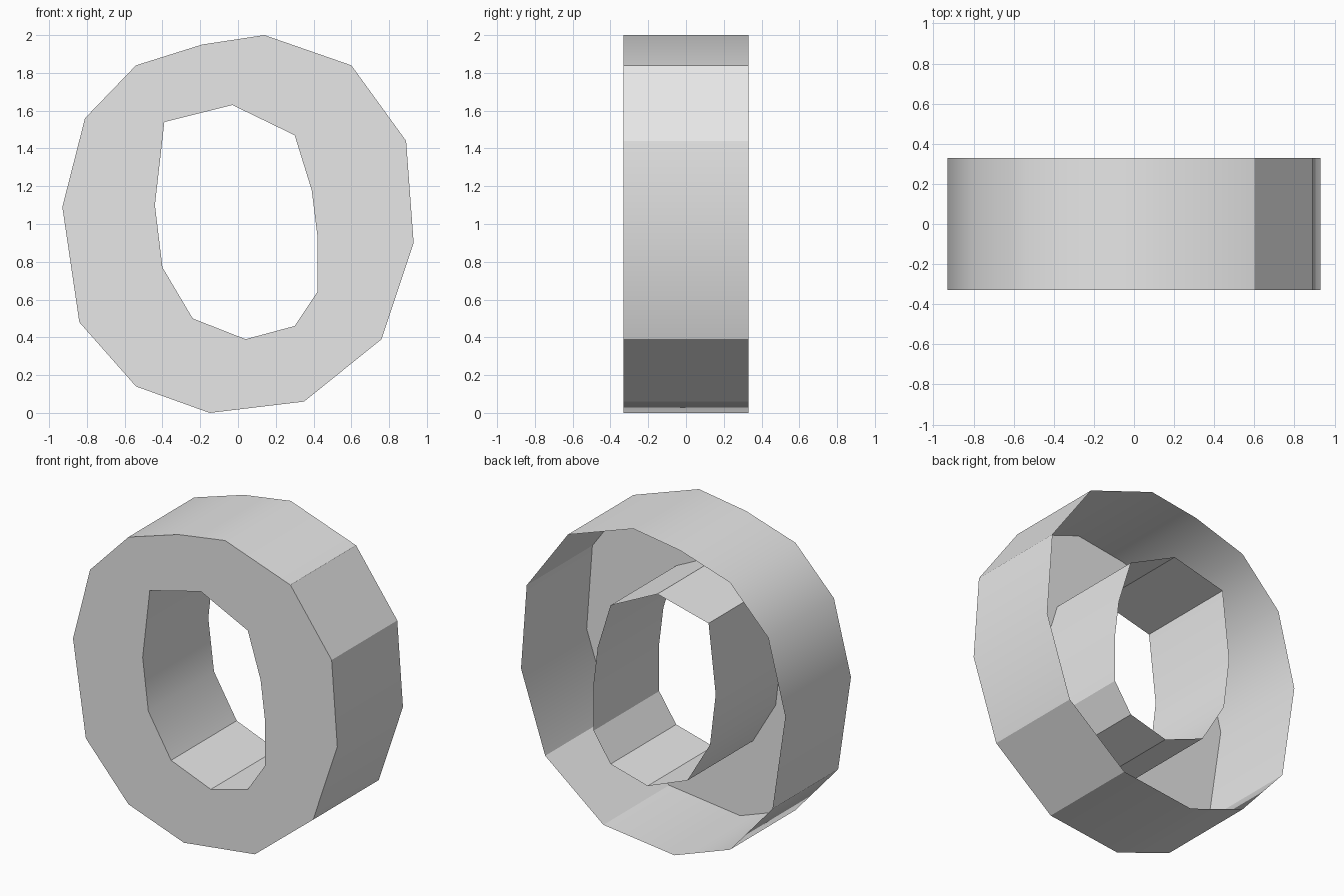
import bpy
import bmesh
from math import radians

cube = bpy.data.objects.get("Cube")
if cube:
    bpy.data.objects.remove(cube, do_unlink=True)

DEPTH = 0.33  # half depth along y

# Uneven outer rim and hole, as (x, z) profiles
OUTER = [(0.14, 2.0), (-0.19, 1.95), (-0.54, 1.84), (-0.81, 1.56), (-0.93, 1.09),
         (-0.84, 0.48), (-0.54, 0.14), (-0.15, 0.0), (0.35, 0.06), (0.76, 0.39),
         (0.93, 0.9), (0.89, 1.44), (0.6, 1.84)]
INNER = [(-0.03, 1.63), (-0.39, 1.54), (-0.44, 1.1), (-0.4, 0.77), (-0.24, 0.5),
         (0.04, 0.39), (0.3, 0.46), (0.42, 0.64), (0.42, 0.94), (0.39, 1.18),
         (0.3, 1.47)]


def add_tube(bm, profile):
    """Sweep a closed profile from front to back; return its front edges."""
    front = [bm.verts.new((x, -DEPTH, z)) for x, z in profile]
    back = [bm.verts.new((x, DEPTH, z)) for x, z in profile]
    edges = []
    for i in range(len(profile)):
        a, b = front[i - 1], front[i]
        bm.faces.new((a, b, back[i], back[i - 1]))
        edges.append(bm.edges.get((a, b)))
    return edges


# Outer and inner walls joined by a flat front; the back stays open
bm = bmesh.new()
rim_edges = add_tube(bm, OUTER) + add_tube(bm, INNER)
bmesh.ops.triangle_fill(bm, edges=rim_edges, use_beauty=True, normal=(0, -1, 0))
bmesh.ops.recalc_face_normals(bm, faces=bm.faces[:])
mesh = bpy.data.meshes.new("ring_shell")
bm.to_mesh(mesh)
bm.free()

# Plain grey
grey = bpy.data.materials.new("light_grey")
grey.use_nodes = True
colour = (0.8, 0.8, 0.8, 1.0)
grey.diffuse_color = colour
for node in grey.node_tree.nodes:
    if node.type == "BSDF_PRINCIPLED":
        node.inputs["Base Color"].default_value = colour
mesh.materials.append(grey)

ring = bpy.data.objects.new("ring_shell", mesh)
bpy.context.collection.objects.link(ring)
bpy.ops.object.select_all(action="DESELECT")
ring.select_set(True)
bpy.context.view_layer.objects.active = ring
bpy.ops.object.shade_smooth_by_angle(angle=radians(30))
